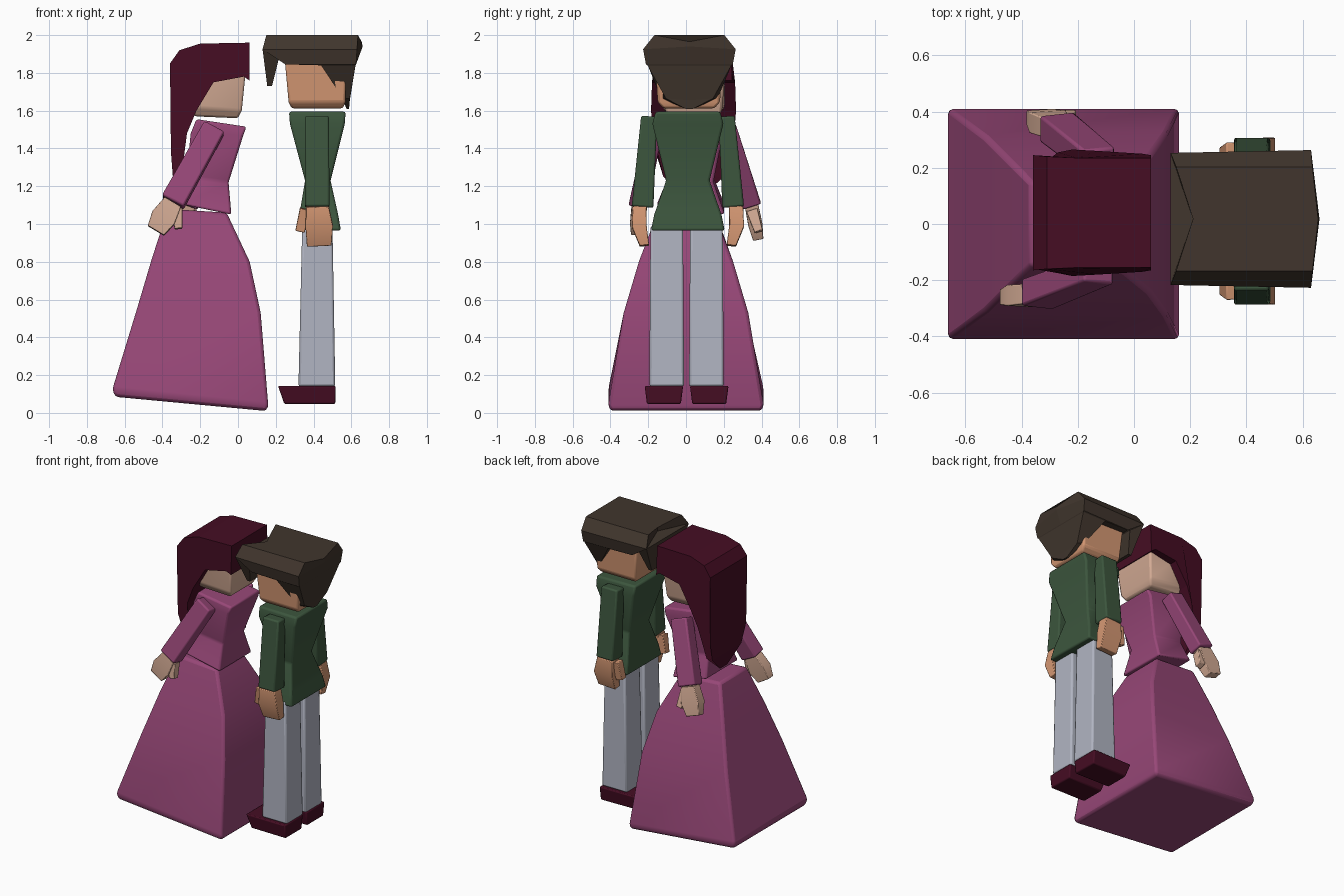
import bpy, bmesh, math
from mathutils import Vector


def material(name, rgb):
    m = bpy.data.materials.new(name)
    m.diffuse_color = (*rgb, 1)
    return m


DRESS = material("dress_purple", (0.31, 0.063, 0.185))
PLUM = material("dark_plum", (0.06, 0.004, 0.017))
PALE = material("pale_skin", (0.66, 0.41, 0.30))
TAN = material("tan_skin", (0.66, 0.31, 0.17))
GREEN = material("jacket_green", (0.045, 0.092, 0.047))
GREY = material("trouser_grey", (0.44, 0.46, 0.54))
BROWN = material("hair_brown", (0.052, 0.036, 0.026))


def rings_mesh(name, rings, mat, bevel=0.012):
    """Skin a stack of equal-length point rings and cap both ends."""
    bm = bmesh.new()
    vs = [[bm.verts.new(p) for p in r] for r in rings]
    n = len(vs[0])
    for a, b in zip(vs, vs[1:]):
        for i in range(n):
            j = (i + 1) % n
            bm.faces.new((a[i], a[j], b[j], b[i]))
    bm.faces.new(vs[0][::-1])
    bm.faces.new(vs[-1])
    bmesh.ops.recalc_face_normals(bm, faces=bm.faces)
    me = bpy.data.meshes.new(name)
    bm.to_mesh(me)
    bm.free()
    me.materials.append(mat)
    ob = bpy.data.objects.new(name, me)
    bpy.context.collection.objects.link(ob)
    bpy.ops.object.select_all(action='DESELECT')
    ob.select_set(True)
    bpy.context.view_layer.objects.active = ob
    if bevel:
        mod = ob.modifiers.new("soft_edges", 'BEVEL')
        mod.width, mod.segments, mod.angle_limit = bevel, 2, math.radians(28)
        bpy.ops.object.shade_smooth_by_angle(angle=math.radians(35))
    return ob


def loft(name, secs, mat, yc=0.0, bevel=0.012):
    """Sections: (x_left, z_left, x_right, z_right, half_width_left, half_width_right)."""
    return rings_mesh(name, [[(xa, yc - wa, za), (xb, yc - wb, zb),
                              (xb, yc + wb, zb), (xa, yc + wa, za)]
                             for xa, za, xb, zb, wa, wb in secs], mat, bevel)


def profile(name, pts, mat, yc, bevel=0.0):
    """Side profile (x, z, half_width) spanned across y."""
    return rings_mesh(name, [[(x, yc + s * w, z) for x, z, w in pts] for s in (-1, 1)], mat, bevel)


def limb(name, nodes, mat, bevel=0.01):
    """Box limb through nodes (point, x_size, y_size)."""
    d = (Vector(nodes[-1][0]) - Vector(nodes[0][0])).normalized()
    u = (Vector((1, 0, 0)) - d * d.x).normalized()
    v = d.cross(u)
    rings = []
    for p, a, b in nodes:
        p = Vector(p)
        rings.append([p + u * a / 2 * s + v * b / 2 * t
                      for s, t in ((-1, -1), (1, -1), (1, 1), (-1, 1))])
    return rings_mesh(name, rings, mat, bevel)


# ---------- woman ----------
loft("skirt", [(-0.65, 0.085, 0.15, 0.01, 0.40, 0.40), (-0.665, 0.125, 0.16, 0.04, 0.412, 0.412),
               (-0.535, 0.55, 0.12, 0.53, 0.315, 0.33), (-0.455, 0.82, 0.062, 0.80, 0.235, 0.25),
               (-0.37, 1.08, -0.06, 1.06, 0.15, 0.15)], DRESS, 0.0, 0.02)
loft("bodice", [(-0.30, 1.105, -0.035, 1.05, 0.18, 0.18), (-0.275, 1.25, -0.05, 1.22, 0.12, 0.12),
                (-0.25, 1.48, 0.028, 1.47, 0.17, 0.17), (-0.22, 1.555, 0.045, 1.515, 0.16, 0.16)],
     DRESS, 0.025)
loft("woman_head", [(-0.23, 1.57, 0.00, 1.56, 0.13, 0.125), (-0.25, 1.62, 0.02, 1.60, 0.165, 0.15),
                    (-0.25, 1.88, 0.048, 1.88, 0.175, 0.175)], PALE, 0.04)
profile("woman_hair", [(0.06, 1.96, 0.195), (-0.20, 1.955, 0.195), (-0.31, 1.92, 0.20),
                       (-0.36, 1.85, 0.205), (-0.355, 1.38, 0.20), (-0.345, 1.25, 0.16),
                       (-0.32, 1.14, 0.04), (-0.30, 1.25, 0.16), (-0.27, 1.48, 0.215),
                       (-0.22, 1.60, 0.225), (-0.13, 1.75, 0.22), (0.03, 1.78, 0.21),
                       (0.06, 1.76, 0.205)], PLUM, 0.04)

# Woman's arms: shoulder, wrist, fingertip, thumb base, thumb tip
arms = {
    "near": ((-0.125, -0.165, 1.51), (-0.345, -0.25, 1.115), (-0.435, -0.262, 0.965),
             (-0.325, -0.25, 1.08), (-0.315, -0.265, 0.975)),
    "far": ((-0.125, 0.225, 1.50), (-0.275, 0.345, 1.11), (-0.335, 0.38, 0.93),
            (-0.25, 0.35, 1.07), (-0.225, 0.385, 0.96)),
}
for side, (sh, wr, tip, t0, t1) in arms.items():
    limb("woman_sleeve_" + side, [(sh, 0.12, 0.09), (wr, 0.13, 0.10)], DRESS)
    wr, tip = Vector(wr), Vector(tip)
    limb("woman_hand_" + side, [(wr, 0.10, 0.07), (wr.lerp(tip, 0.55), 0.135, 0.075),
                                (tip, 0.10, 0.055)], PALE, 0.004)
    limb("woman_thumb_" + side, [(t0, 0.06, 0.06), (t1, 0.04, 0.045)], PALE, 0.004)

# ---------- man ----------
YC = 0.01
loft("jacket", [(0.315, 0.965, 0.545, 0.965, 0.195, 0.195), (0.325, 1.05, 0.53, 1.05, 0.178, 0.178),
                (0.355, 1.23, 0.49, 1.23, 0.115, 0.115), (0.275, 1.53, 0.565, 1.53, 0.18, 0.188),
                (0.27, 1.595, 0.57, 1.595, 0.165, 0.172)], GREEN, YC)
for s, side in ((-1, "near"), (1, "far")):
    limb("man_sleeve_" + side, [((0.418, YC + s * 0.205, 1.57), 0.125, 0.085),
                                ((0.42, YC + s * 0.24, 1.09), 0.13, 0.115)], GREEN)
    limb("man_hand_" + side, [((0.42, YC + s * 0.255, 1.095), 0.12, 0.075),
                              ((0.43, YC + s * 0.258, 0.99), 0.145, 0.078),
                              ((0.43, YC + s * 0.23, 0.885), 0.13, 0.05)], TAN, 0.004)
    limb("man_thumb_" + side, [((0.355, YC + s * 0.25, 1.08), 0.055, 0.06),
                               ((0.328, YC + s * 0.24, 0.96), 0.05, 0.045)], TAN, 0.004)
    loft("trouser_leg_" + side, [(0.32, 0.14, 0.515, 0.14, 0.092, 0.092),
                                 (0.34, 0.99, 0.50, 0.99, 0.086, 0.086)],
         GREY, 0.003 + s * 0.105)
    loft("shoe_" + side, [(0.245, 0.047, 0.515, 0.047, 0.085, 0.09),
                          (0.212, 0.143, 0.517, 0.143, 0.10, 0.102)],
         PLUM, 0.003 + s * 0.12, 0.008)
loft("man_head", [(0.285, 1.612, 0.555, 1.612, 0.135, 0.135), (0.268, 1.645, 0.568, 1.645, 0.165, 0.165),
                  (0.245, 1.90, 0.575, 1.90, 0.18, 0.18)], TAN, 0.015)

# Man's hair: parted crown with a tapering back, plus a fringe
HC = 0.018


def hair_ring(front, back, wf, wb, z, zc, fc=None, bc=None):
    fc = front if fc is None else fc
    bc = back if bc is None else bc
    return [(front, HC - wf, z), (back, HC - wb, z), (bc, HC, zc),
            (back, HC + wb, z), (front, HC + wf, z), (fc, HC, zc)]


rings_mesh("man_hair", [
    hair_ring(0.15, 0.635, 0.185, 0.185, 2.0, 1.965, 0.21, 0.655),
    hair_ring(0.13, 0.63, 0.235, 0.245, 1.925, 1.94, 0.21, 0.66),
    hair_ring(0.25, 0.625, 0.222, 0.23, 1.845, 1.845),
    hair_ring(0.44, 0.622, 0.22, 0.222, 1.84, 1.84),
    hair_ring(0.555, 0.592, 0.15, 0.125, 1.665, 1.655),
    hair_ring(0.575, 0.588, 0.02, 0.02, 1.61, 1.61)], BROWN, 0)
profile("fringe", [(0.13, 1.925, 0.235), (0.155, 1.73, 0.14), (0.18, 1.73, 0.14),
                   (0.225, 1.91, 0.215), (0.22, 1.94, 0.21)], BROWN, HC)
